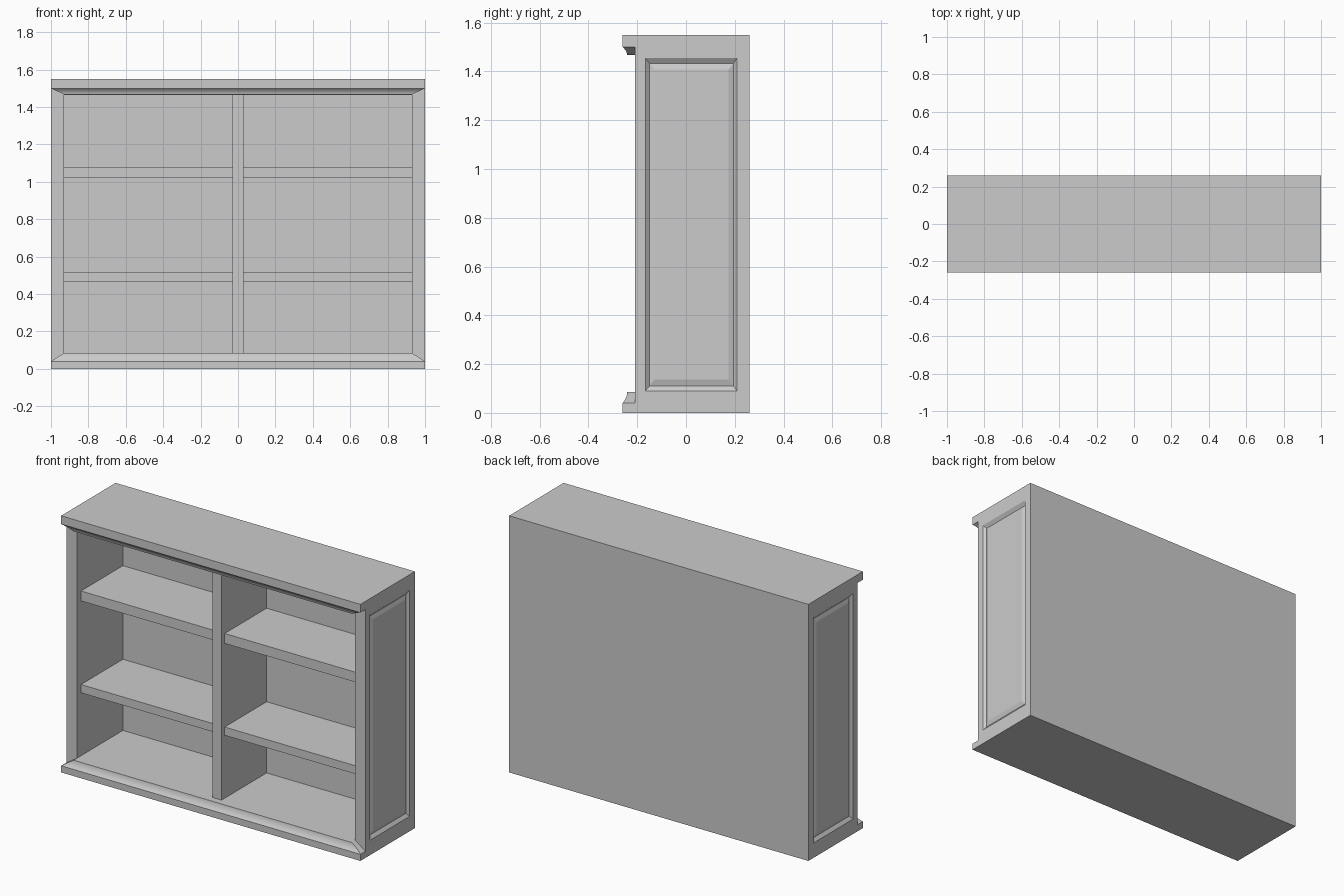
import bpy, bmesh

if "Cube" in bpy.data.objects:
    bpy.data.objects.remove(bpy.data.objects["Cube"])


def loft(name, rings, mirror=False, smooth=False):
    """Skin a stack of four-point rings and cap both ends."""
    bm = bmesh.new()
    loops = [[bm.verts.new(p) for p in ring] for ring in rings]
    for a, b in zip(loops, loops[1:]):
        for i in range(4):
            j = (i + 1) % 4
            bm.faces.new((a[i], a[j], b[j], b[i]))
    bm.faces.new(loops[0][::-1])
    bm.faces.new(loops[-1])
    bmesh.ops.recalc_face_normals(bm, faces=bm.faces)
    mesh = bpy.data.meshes.new(name)
    bm.to_mesh(mesh)
    bm.free()
    ob = bpy.data.objects.new(name, mesh)
    bpy.context.collection.objects.link(ob)
    if mirror:
        mod = ob.modifiers.new("mirror", 'MIRROR')
        mod.use_axis = (True, False, False)
        mod.use_mirror_merge = False
    if smooth:
        bpy.ops.object.select_all(action='DESELECT')
        ob.select_set(True)
        bpy.context.view_layer.objects.active = ob
        bpy.ops.object.shade_smooth_by_angle(angle=0.5)
    return ob


def flat_ring(x0, x1, y0, y1, z):
    return [(x0, y0, z), (x1, y0, z), (x1, y1, z), (x0, y1, z)]


def side_ring(x, y0, y1, z0, z1):
    return [(x, y0, z0), (x, y1, z0), (x, y1, z1), (x, y0, z1)]


def box(name, x0, x1, y0, y1, z0, z1, mirror=False):
    return loft(name, [flat_ring(x0, x1, y0, y1, z0),
                       flat_ring(x0, x1, y0, y1, z1)], mirror)


FRONT, BACK, HEIGHT = -0.21, 0.26, 1.55

# Side walls with a sunken frame and raised centre panel
loft("side_wall", [
    side_ring(0.93, FRONT, BACK, 0, HEIGHT),
    side_ring(1.0, FRONT, BACK, 0, HEIGHT),
    side_ring(1.0, -0.167, 0.21, 0.09, 1.455),
    side_ring(0.985, -0.15, 0.195, 0.11, 1.433),
    side_ring(0.993, -0.13, 0.175, 0.137, 1.408)], mirror=True)

# Floor, top, back and centre divider
box("floor_slab", -0.93, 0.93, FRONT, BACK, 0, 0.085)
box("top_slab", -0.93, 0.93, FRONT, BACK, 1.465, HEIGHT)
box("back_panel", -0.93, 0.93, 0.23, BACK, 0.085, 1.465)
box("divider", -0.03, 0.03, -0.20, 0.23, 0.085, 1.465)

# Shelves in both bays
for name, z0, z1 in (("lower_shelf", 0.465, 0.515), ("upper_shelf", 1.02, 1.08)):
    box(name, 0.03, 0.93, -0.17, 0.23, z0, z1, mirror=True)


# Front mouldings: square lip, then a cove with tapering ends
def moulding(name, z_outer, z_lip, z_inner):
    rings = [flat_ring(-1, 1, -0.26, FRONT, z_outer)]
    for t, y in ((0, -0.26), (0.2, -0.253), (0.45, -0.247), (0.7, -0.243), (1, -0.241)):
        x = 1 - 0.07 * t
        rings.append(flat_ring(-x, x, y, FRONT, z_lip + (z_inner - z_lip) * t))
    loft(name, rings, smooth=True)


moulding("base_moulding", 0, 0.04, 0.085)
moulding("crown_moulding", HEIGHT, 1.50, 1.467)
